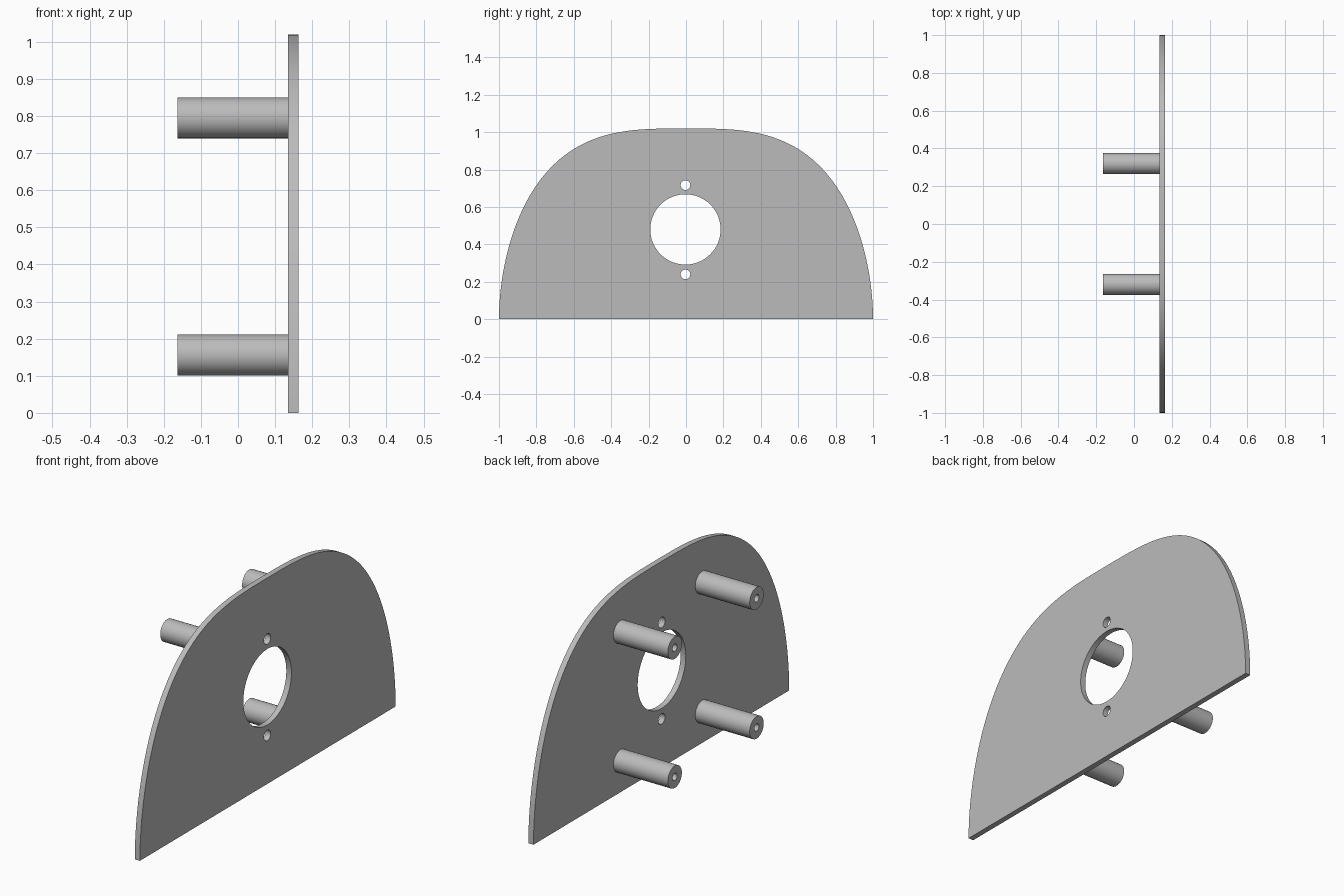
import bpy, bmesh
from math import sin, cos, pi
from mathutils import Vector

cube = bpy.data.objects.get("Cube")
if cube:
    bpy.data.objects.remove(cube, do_unlink=True)

grey = bpy.data.materials.new("plain grey")
grey.use_nodes = True
colour = (0.5, 0.5, 0.5, 1)
grey.diffuse_color = colour
grey.node_tree.nodes["Principled BSDF"].inputs["Base Color"].default_value = colour


def circle(y, z, r, n=48):
    return [(y + r * cos(2 * pi * i / n), z + r * sin(2 * pi * i / n)) for i in range(n)]


def extruded(name, loops, x0, x1):
    """Fill an outline with holes in the YZ plane and extrude it along X."""
    bm = bmesh.new()
    edges = []
    for loop in loops:
        vs = [bm.verts.new((x0, y, z)) for y, z in loop]
        edges += [bm.edges.new((a, b)) for a, b in zip(vs, vs[1:] + vs[:1])]
    bmesh.ops.triangle_fill(bm, edges=edges, use_beauty=True, normal=Vector((1, 0, 0)))
    ext = bmesh.ops.extrude_face_region(bm, geom=bm.faces[:], use_keep_orig=True)
    moved = [g for g in ext["geom"] if isinstance(g, bmesh.types.BMVert)]
    bmesh.ops.translate(bm, verts=moved, vec=(x1 - x0, 0, 0))
    bmesh.ops.recalc_face_normals(bm, faces=bm.faces[:])
    mesh = bpy.data.meshes.new(name)
    bm.to_mesh(mesh)
    bm.free()
    mesh.materials.append(grey)
    ob = bpy.data.objects.new(name, mesh)
    bpy.context.collection.objects.link(ob)
    bpy.ops.object.select_all(action="DESELECT")
    ob.select_set(True)
    bpy.context.view_layer.objects.active = ob
    bpy.ops.object.shade_smooth_by_angle(angle=0.5)
    return ob


# Domed plate: superellipse arch with a large opening and two screw holes
steps = 96
arch = []
for i in range(steps + 1):
    t = pi * i / steps
    c = cos(t)
    y = abs(c) ** (2 / 3.2) * (1 if c > 0 else -1)
    arch.append((y, 1.02 * max(sin(t), 0) ** (2 / 1.9)))
holes = [circle(-0.003, 0.48, 0.188, 64), circle(-0.003, 0.717, 0.026, 32),
         circle(-0.003, 0.24, 0.026, 32)]
extruded("plate", [arch] + holes, 0.135, 0.163)

# Four hollow standoff posts behind the plate
for side, y in (("left", -0.32), ("right", 0.32)):
    for level, z in (("lower", 0.156), ("upper", 0.795)):
        extruded(f"{level}_{side}_post", [circle(y, z, 0.055), circle(y, z, 0.018, 24)],
                 -0.163, 0.135)
